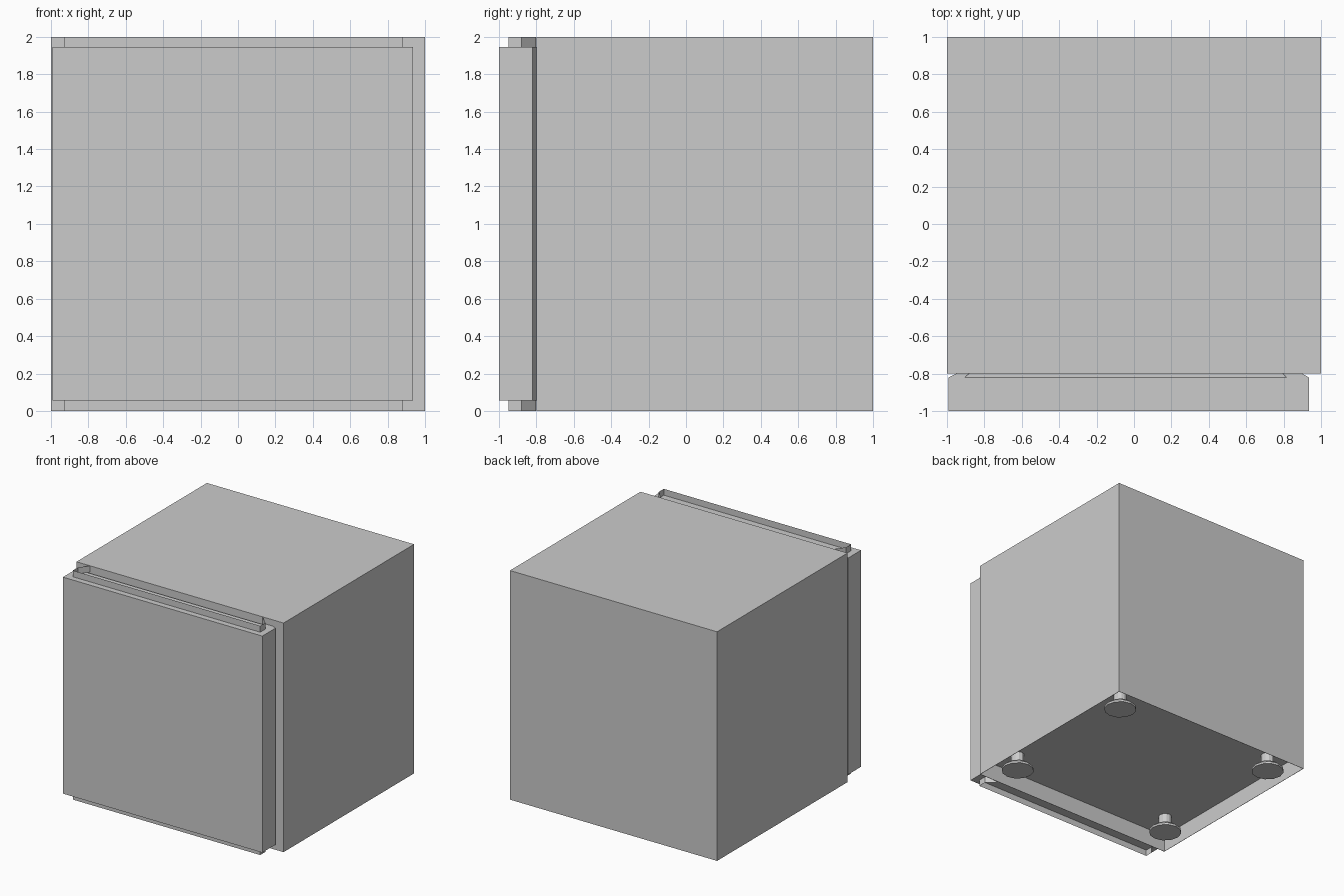
import bpy, bmesh, math

if "Cube" in bpy.data.objects:
    bpy.data.objects.remove(bpy.data.objects["Cube"])


def make_object(name, bm, smooth=False):
    bmesh.ops.recalc_face_normals(bm, faces=bm.faces[:])
    mesh = bpy.data.meshes.new(name)
    bm.to_mesh(mesh)
    bm.free()
    if smooth:
        for p in mesh.polygons:
            p.use_smooth = True
    ob = bpy.data.objects.new(name, mesh)
    bpy.context.collection.objects.link(ob)
    return ob


def prism(name, outline, z0, z1, capped=True, smooth=False):
    """Extrude a plan outline vertically; uncapped outlines stay open sheets."""
    bm = bmesh.new()
    low = [bm.verts.new((x, y, z0)) for x, y in outline]
    high = [bm.verts.new((x, y, z1)) for x, y in outline]
    n = len(outline)
    for i in range(n if capped else n - 1):
        j = (i + 1) % n
        bm.faces.new((low[i], low[j], high[j], high[i]))
    if capped:
        bm.faces.new(low[::-1])
        bm.faces.new(high)
    return make_object(name, bm, smooth)


def lathe(name, profile, x, y, sides=12):
    bm = bmesh.new()
    rings = []
    for r, z in profile:
        rings.append([bm.verts.new((x + r * math.cos(2 * math.pi * i / sides),
                                    y + r * math.sin(2 * math.pi * i / sides), z))
                      for i in range(sides)])
    for a, b in zip(rings, rings[1:]):
        for i in range(sides):
            j = (i + 1) % sides
            bm.faces.new((a[i], a[j], b[j], b[i]))
    bm.faces.new(rings[0][::-1])
    bm.faces.new(rings[-1])
    return make_object(name, bm)


# Cabinet with a recessed underside
cabinet = prism("cabinet", [(-1, -0.8), (1, -0.8), (1, 1), (-1, 1)], 0, 2)
bm = bmesh.new()
bm.from_mesh(cabinet.data)
bottom = min(bm.faces, key=lambda f: f.calc_center_median().z)
bmesh.ops.inset_region(bm, faces=[bottom], thickness=0.004)
inner = bmesh.ops.extrude_face_region(bm, geom=[bottom])
bmesh.ops.translate(bm, vec=(0, 0, 0.15),
                    verts=[v for v in inner["geom"] if isinstance(v, bmesh.types.BMVert)])
if bottom.is_valid:
    bmesh.ops.delete(bm, geom=[bottom], context='FACES')
bmesh.ops.recalc_face_normals(bm, faces=bm.faces[:])
bm.to_mesh(cabinet.data)
bm.free()

# Door slab with chamfered rear edges
Z0, Z1 = 0.055, 1.945
door = prism("door", [(-0.99, -1), (0.935, -1), (0.935, -0.82), (0.9, -0.8),
                      (-0.95, -0.8), (-0.99, -0.82)], Z0, Z1)

# Sloped notches along the door's rear top and bottom edges
for name, z, s in (("top_notch_cutter", Z1, 1), ("bottom_notch_cutter", Z0, -1)):
    bm = bmesh.new()
    a = [bm.verts.new(p) for p in ((-0.905, -0.82, z), (-0.87, -0.79, z - s * 0.045),
                                   (-0.87, -0.79, z + s * 0.02), (-0.905, -0.82, z + s * 0.02))]
    b = [bm.verts.new(p) for p in ((0.815, -0.82, z), (0.785, -0.79, z - s * 0.045),
                                   (0.785, -0.79, z + s * 0.02), (0.815, -0.82, z + s * 0.02))]
    for i in range(4):
        j = (i + 1) % 4
        bm.faces.new((a[i], a[j], b[j], b[i]))
    bm.faces.new(a[::-1])
    bm.faces.new(b)
    cutter = make_object(name, bm)
    cutter.hide_render = True
    cutter.hide_viewport = True
    mod = door.modifiers.new(name, 'BOOLEAN')
    mod.operation = 'DIFFERENCE'
    mod.solver = 'EXACT'
    mod.object = cutter

# Thin rails wrapped around the top and bottom of the door
rail = [(-0.87, -0.802), (-0.93, -0.88), (-0.93, -0.95),
        (0.88, -0.95), (0.88, -0.88), (0.80, -0.802)]
prism("top_rail", rail, Z1, 2.0, capped=False)
prism("bottom_rail", rail, 0.0, Z0, capped=False)

# Four levelling feet inside the recess
foot = [(0.134, 0), (0.134, 0.018), (0.105, 0.045), (0.06, 0.065), (0.055, 0.075), (0.055, 0.15)]
for side, x in (("left", -0.8), ("right", 0.8)):
    for end, y in (("front", -0.55), ("back", 0.775)):
        lathe(f"{end}_{side}_foot", foot, x, y)
